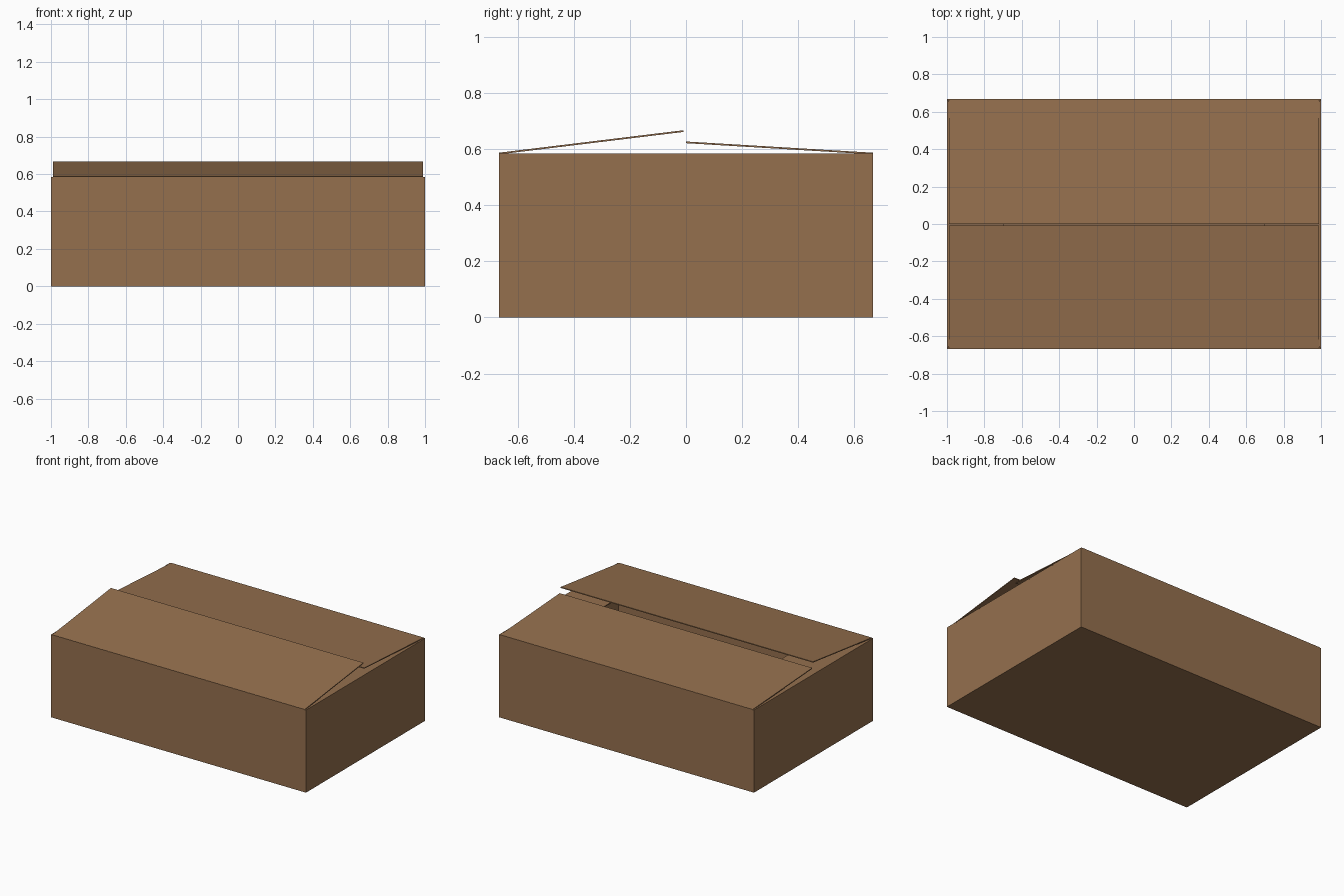
import bpy, math
from mathutils import Matrix, Vector

if "Cube" in bpy.data.objects:
    bpy.data.objects.remove(bpy.data.objects["Cube"])

W, D, H, T = 1.0, 0.667, 0.585, 0.006   # half width, half depth, wall height, board thickness

card = bpy.data.materials.new("cardboard brown")
card.diffuse_color = (0.30, 0.162, 0.076, 1)
card.use_nodes = True
card.node_tree.nodes["Principled BSDF"].inputs["Base Color"].default_value = card.diffuse_color


def panel(name, lo, hi, matrix=Matrix()):
    """Flat board between two corners, moved by matrix."""
    lo, hi = Vector(lo), Vector(hi)
    verts = [(x, y, z) for x in (lo.x, hi.x) for y in (lo.y, hi.y) for z in (lo.z, hi.z)]
    faces = [(0, 1, 3, 2), (4, 6, 7, 5), (0, 4, 5, 1), (2, 3, 7, 6), (0, 2, 6, 4), (1, 5, 7, 3)]
    me = bpy.data.meshes.new(name)
    me.from_pydata(verts, [], faces)
    me.transform(matrix)
    me.materials.append(card)
    ob = bpy.data.objects.new(name, me)
    bpy.context.collection.objects.link(ob)
    return ob


def flap(name, half_width, length, hinge, turn, lift):
    """Flap hinged on a wall's top edge, pointing inward, lifted by an angle."""
    m = (Matrix.Translation(hinge) @ Matrix.Rotation(turn, 4, 'Z')
         @ Matrix.Rotation(lift, 4, 'X'))
    return panel(name, (-half_width, 0, -T), (half_width, length, 0), m)


# Base and four walls
panel("base", (-W, -D, 0), (W, D, T))
panel("front_wall", (-W, -D, T), (W, -D + T, H))
panel("back_wall", (-W, D - T, T), (W, D, H))
panel("left_wall", (-W, -D + T, T), (-W + T, D - T, H))
panel("right_wall", (W - T, -D + T, T), (W, D - T, H))

# Long top flaps, lifted by different amounts
flap("front_flap", 0.99, 0.663, (0, -D, H + 0.002), 0, math.atan2(0.08, 0.657))
flap("back_flap", 0.99, 0.668, (0, D, H + 0.002), math.pi, math.atan2(0.04, 0.667))

# Short side flaps folded inward beneath the long ones
for name, s in (("left_flap", -1), ("right_flap", 1)):
    flap(name, D - 0.01, 0.305, (s * W, 0, H), s * math.pi / 2, math.radians(-0.5))
